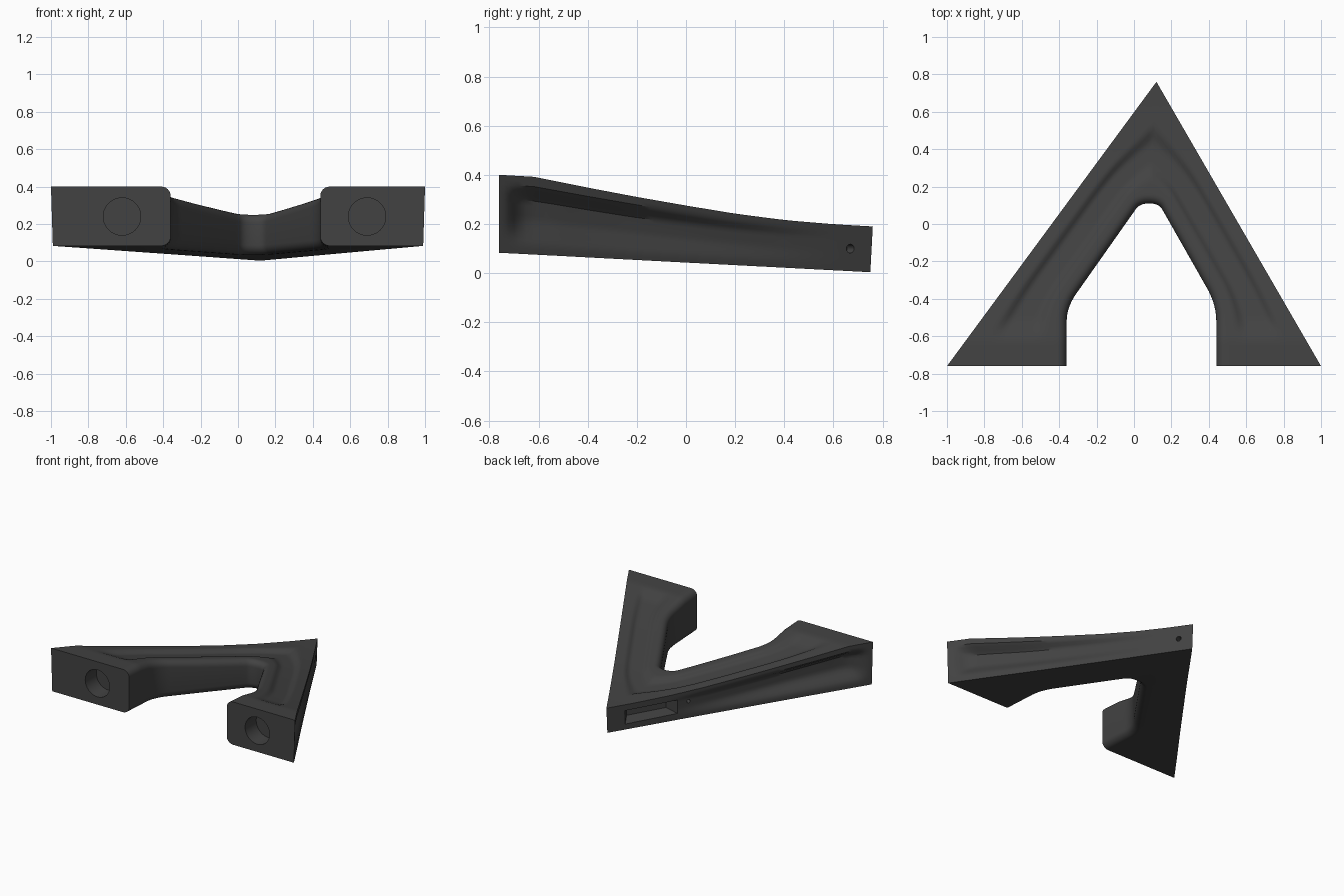
import bpy, bmesh, math
from mathutils import Vector, Matrix

if "Cube" in bpy.data.objects:
    bpy.data.objects.remove(bpy.data.objects["Cube"])

mat = bpy.data.materials.new("dark grey")
mat.diffuse_color = (0.055, 0.055, 0.055, 1)
mat.use_nodes = True
mat.node_tree.nodes["Principled BSDF"].inputs["Base Color"].default_value = mat.diffuse_color

APEX = Vector((0.12, 0.76))
TOP = [(-0.76, 0.40), (-0.62, 0.392), (-0.4, 0.348), (-0.2, 0.31), (0, 0.275),
       (0.2, 0.242), (0.4, 0.216), (0.6, 0.199), (0.76, 0.19)]
BEVEL = 0.05


def smooth(a, b, x):
    t = min(1, max(0, (x - a) / (b - a)))
    return t * t * (3 - 2 * t)


def top_z(y):
    for (y0, z0), (y1, z1) in zip(TOP, TOP[1:]):
        if y <= y1:
            return z0 + (z1 - z0) * (y - y0) / (y1 - y0)
    return TOP[-1][1]


def bottom_z(y):
    return 0.083 - (y + 0.76) * 0.052


def leg_stations(side):
    """Matched points on the outer edge and inner edge, from front foot to apex."""
    if side < 0:
        x, bend, neck, tip = -0.36, (-0.30, -0.36), (0.01, 0.08), (0.031, 0.11)
    else:
        x, bend, neck, tip = 0.44, (0.40, -0.36), (0.15, 0.08), (0.133, 0.11)
    V = Vector
    inner = [V((x, y)) for y in (-0.76, -0.74, -0.72, -0.70, -0.68, -0.65, -0.62, -0.60, -0.57, -0.545)]
    outer_y = [p.y for p in inner]

    def curve(a, c, b, n, ya, yb):
        for i in range(n):
            t = i / n
            inner.append(V(a).lerp(V(c), t).lerp(V(c).lerp(V(b), t), t))
            outer_y.append(ya + (yb - ya) * t)

    curve((x, -0.52), (x, -0.44), bend, 8, -0.51, -0.18)
    mid = (V(bend) + V(neck)) / 2
    curve(bend, mid, neck, 14, -0.18, 0.36)
    curve(neck, tip, (0.08, 0.11), 8, 0.36, 0.76)
    foot = V((side, -0.76))
    return [(foot.lerp(APEX, (y + 0.76) / 1.52), p) for p, y in zip(inner, outer_y)]


def section(o, i, fade):
    """Closed cross-section: hollowed outer wall, channelled top, rounded inner edge."""
    w = (i - o).length
    d = (i - o) / w
    pts = []

    def add(s, fz):
        q = o + d * s
        pts.append((q.x, q.y, fz(q.y)))

    # outer wall with tapering side hollow
    hollow = 0.07 * smooth(-0.74, -0.66, o.y) * min(1, max(0, (fade - o.y) / (fade + 0.6)))
    zb, zt = bottom_z(o.y), top_z(o.y)
    for k in range(17):
        v = k / 16
        s = 0.01 * (1 - v) + hollow * smooth(0.1, 0.45, v) * (1 - smooth(0.68, 0.88, v))
        q = o + d * s
        pts.append((q.x, q.y, zb + (zt - zb) * v))
    # top with shallow channel
    t0 = 0.31 + 0.13 * smooth(0.2, 0.76, o.y)
    for k in range(1, 21):
        t = k / 21
        s = t * (w - BEVEL)
        y = (o + d * s).y
        depth = 0.024 * smooth(-0.625, -0.5, y)
        depth *= smooth(t0 - 0.07, t0 + 0.1, t) * (1 - smooth(0.72, 0.88, t))
        add(s, lambda yy: top_z(yy) - depth)
    # rounded inner edges
    for k in range(7):
        a = math.radians(15 * k)
        add(w - BEVEL + BEVEL * math.sin(a), lambda y: top_z(y) - BEVEL * (1 - math.cos(a)))
    for k in range(7):
        a = math.radians(15 * k)
        add(w - BEVEL + BEVEL * math.cos(a), lambda y: bottom_z(y) + BEVEL * (1 - math.sin(a)))
    return pts


def new_object(name, bm):
    bmesh.ops.recalc_face_normals(bm, faces=bm.faces)
    me = bpy.data.meshes.new(name)
    bm.to_mesh(me)
    bm.free()
    me.materials.append(mat)
    ob = bpy.data.objects.new(name, me)
    bpy.context.collection.objects.link(ob)
    return ob


# arm body: loft from left foot over the apex to right foot
rings = [section(o, i, 0.4) for o, i in leg_stations(-1)]
rings.append(section(APEX, Vector((0.08, 0.11)), 0.4))
rings += [section(o, i, 0.6) for o, i in reversed(leg_stations(1))]
bm = bmesh.new()
loops = [[bm.verts.new(p) for p in r] for r in rings]
for a, b in zip(loops, loops[1:]):
    for k in range(len(a)):
        n = (k + 1) % len(a)
        bm.faces.new((a[k], a[n], b[n], b[k]))
bm.faces.new(loops[0])
bm.faces.new(loops[-1])
arm = new_object("control_arm", bm)


def cut(name, bm):
    tool = new_object(name, bm)
    tool.hide_render = True
    mod = arm.modifiers.new(name, 'BOOLEAN')
    mod.operation, mod.solver, mod.object = 'DIFFERENCE', 'EXACT', tool
    bpy.context.view_layer.objects.active = arm
    bpy.ops.object.modifier_apply(modifier=name)
    bpy.data.objects.remove(tool)


def bore(name, centre, direction, radius, depth, sides):
    bm = bmesh.new()
    rot = Vector(direction).to_track_quat('Z', 'Y').to_matrix().to_4x4()
    bmesh.ops.create_cone(bm, cap_ends=True, segments=sides, radius1=radius, radius2=radius,
                          depth=2 * depth, matrix=Matrix.Translation(centre) @ rot)
    cut(name, bm)


# bushing bores in both feet
for x in (-0.62, 0.69):
    bore("foot_bore", (x, -0.76, 0.24), (0, 1, 0), 0.1, 0.13, 40)

# small pin holes near the tip
bore("right_pin_hole", (0.172, 0.67, 0.10), (0.865, 0.5, 0), 0.018, 0.06, 16)
bore("left_pin_hole", (-0.227, 0.289, 0.15), (-0.805, 0.593, 0), 0.013, 0.05, 12)

# tapered slot in the left side of the tip
along = Vector((-1.12, -1.52, -0.0)).normalized()
inward = Vector((0.805, -0.593, 0))
centre = Vector((-0.07, 0.502, 0.112))
bm = bmesh.new()
verts = []
for depth, half, h in ((-0.05, 0.21, 0.055), (0.11, 0.14, 0.042)):
    for a, b in ((-1, -1), (1, -1), (1, 1), (-1, 1)):
        verts.append(bm.verts.new(centre + inward * depth + along * a * half
                                  + Vector((0, 0, b * h + a * half * 0.06))))
for f in ((0, 1, 2, 3), (4, 5, 6, 7), (0, 1, 5, 4), (1, 2, 6, 5), (2, 3, 7, 6), (3, 0, 4, 7)):
    bm.faces.new([verts[k] for k in f])
cut("tip_slot", bm)

# smooth shading with crisp edges
bpy.ops.object.select_all(action='DESELECT')
arm.select_set(True)
bpy.context.view_layer.objects.active = arm
bpy.ops.object.shade_smooth_by_angle(angle=math.radians(35))
